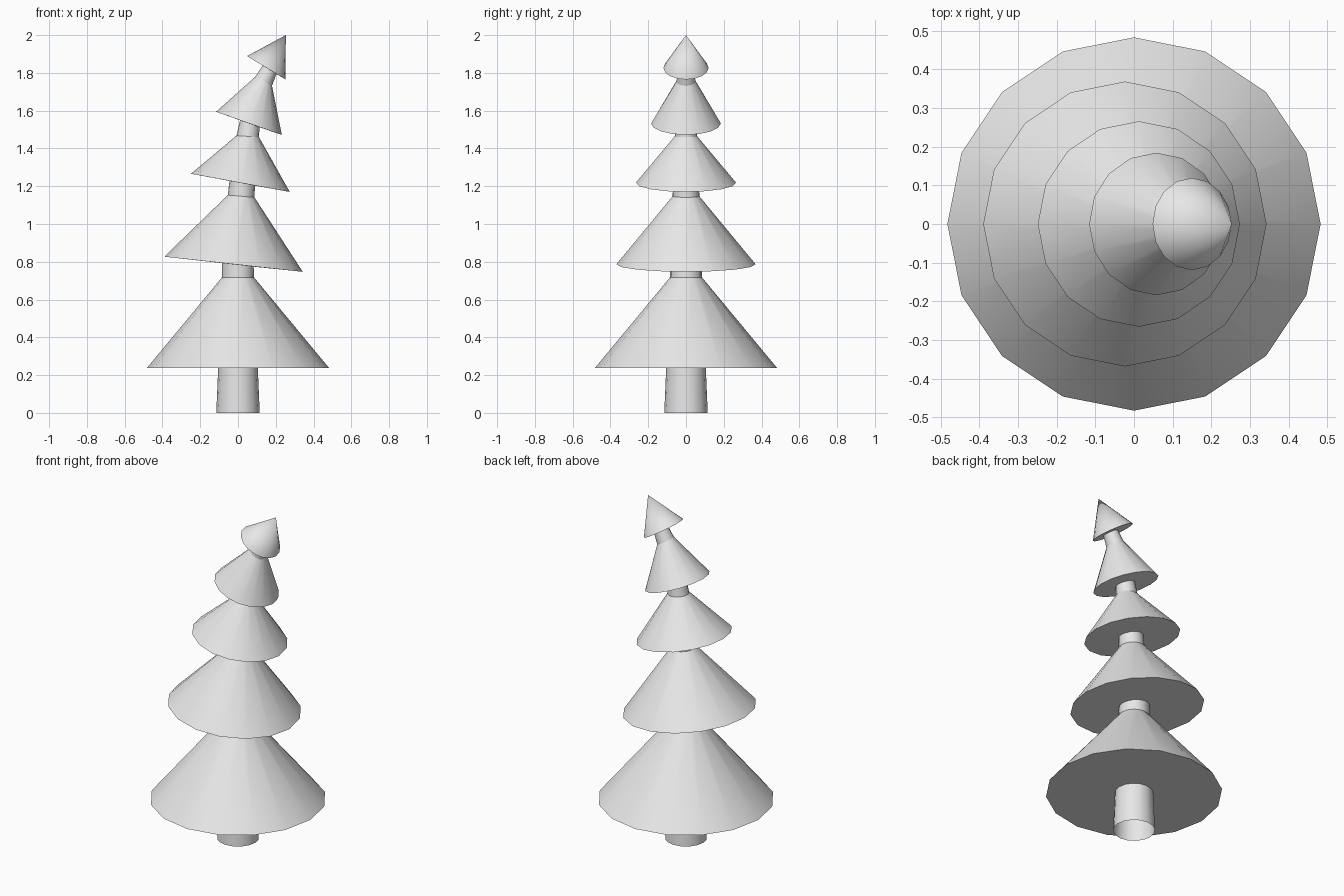
import bpy, bmesh, math
from mathutils import Vector

cube = bpy.data.objects.get("Cube")
if cube:
    bpy.data.objects.remove(cube, do_unlink=True)

SIDES = 16

grey = bpy.data.materials.new("light grey")
grey.use_nodes = True
colour = (0.8, 0.8, 0.8, 1)
grey.diffuse_color = colour
grey.node_tree.nodes["Principled BSDF"].inputs["Base Color"].default_value = colour


def ring(bm, left, right):
    """Tilted circle whose diameter runs from left to right, given as (x, z)."""
    a, b = Vector((left[0], 0, left[1])), Vector((right[0], 0, right[1]))
    centre, arm = (a + b) / 2, (b - a) / 2
    side = Vector((0, arm.length, 0))
    angles = [math.tau * i / SIDES for i in range(SIDES)]
    return [bm.verts.new(centre + arm * math.cos(t) + side * math.sin(t)) for t in angles]


def loft(name, rings, tip=None):
    """Skin a list of rings, upwards, closing to a point if a tip is given."""
    bm = bmesh.new()
    loops = [ring(bm, *r) for r in rings]
    pairs = [(i, (i + 1) % SIDES) for i in range(SIDES)]
    for low, high in zip(loops, loops[1:]):
        for i, j in pairs:
            bm.faces.new((low[i], low[j], high[j], high[i]))
    if tip:
        point = bm.verts.new((tip[0], 0, tip[1]))
        for i, j in pairs:
            bm.faces.new((loops[-1][i], loops[-1][j], point))
    mesh = bpy.data.meshes.new(name)
    bm.to_mesh(mesh)
    bm.free()
    mesh.materials.append(grey)
    obj = bpy.data.objects.new(name, mesh)
    bpy.context.collection.objects.link(obj)
    bpy.ops.object.select_all(action="DESELECT")
    obj.select_set(True)
    bpy.context.view_layer.objects.active = obj
    bpy.ops.object.shade_smooth_by_angle(angle=math.radians(40))


# Stem pieces: bottom ring, then the ring that meets the foliage underside
stems = [
    [((-.115, 0), (.115, 0)), ((-.105, .237), (.105, .237))],
    [((-.085, .717), (.085, .717)), ((-.085, .793), (.083, .774))],
    [((-.054, 1.153), (.087, 1.141)), ((-.045, 1.228), (.09, 1.203))],
    [((-.008, 1.468), (.111, 1.46)), ((.011, 1.549), (.114, 1.512))],
    [((.093, 1.781), (.18, 1.731)), ((.13, 1.839), (.203, 1.794))],
]
# Foliage rims; each cone narrows to the bottom ring of the next stem
rims = [
    ((-.483, .237), (.483, .237)),
    ((-.39, .827), (.343, .747)),
    ((-.249, 1.266), (.274, 1.17)),
    ((-.116, 1.594), (.232, 1.472)),
    ((.048, 1.889), (.252, 1.765)),
]

for n, (stem, rim) in enumerate(zip(stems, rims)):
    loft("trunk" if n == 0 else f"stem_{n}", stem)
    # Underside and slope of the cone
    if n < len(rims) - 1:
        loft(f"foliage_tier_{n + 1}", [stem[1], rim, stems[n + 1][0]])
    else:
        loft("foliage_top", [stem[1], rim], tip=(.253, 2))
